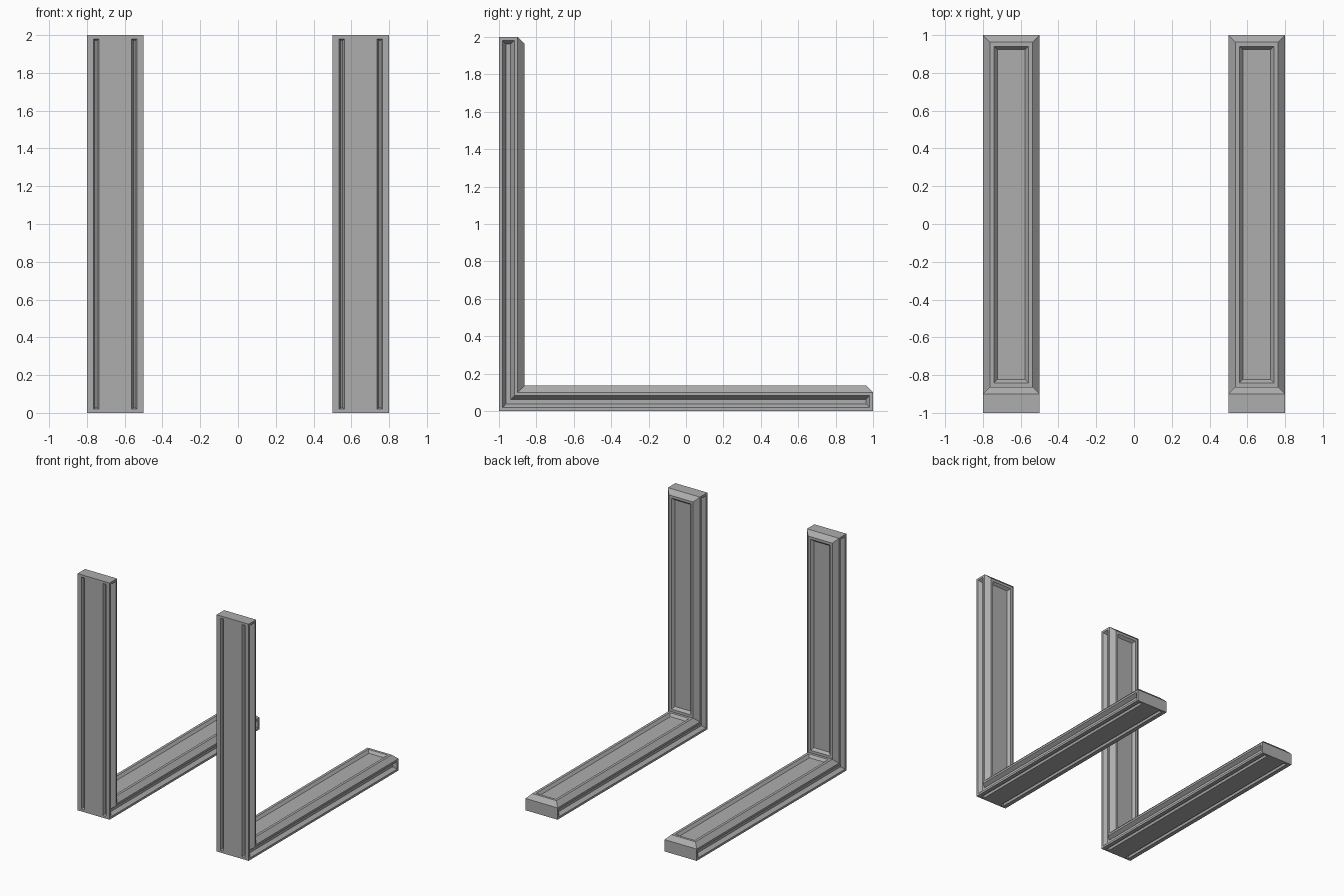
import bpy, bmesh
from mathutils import Vector

if "Cube" in bpy.data.objects:
    bpy.data.objects.remove(bpy.data.objects["Cube"])

X0, X1, T = 0.5, 0.8, 0.1   # fork width range and plate thickness
PROFILE = [(-1, 0), (1, 0), (1, T), (-1 + T, T), (-1 + T, 2), (-1, 2)]

# L-shaped body: side profile swept across the width
bm = bmesh.new()
near = [bm.verts.new((X0, y, z)) for y, z in PROFILE]
far = [bm.verts.new((X1, y, z)) for y, z in PROFILE]
sides = [bm.faces.new(near), bm.faces.new(far)]
walls = []
for i in range(len(PROFILE)):
    j = (i + 1) % len(PROFILE)
    walls.append(bm.faces.new((near[i], near[j], far[j], far[i])))
bottom, tip, blade_top, upright_inner, top, back = walls
bmesh.ops.recalc_face_normals(bm, faces=bm.faces)
bm.normal_update()


def steps(faces, moves):
    for thickness, depth in moves:
        bmesh.ops.inset_individual(bm, faces=faces, thickness=thickness, depth=depth,
                                   use_even_offset=True)
        bm.normal_update()


def split(faces, point, axis):
    geom = set(faces)
    for f in faces:
        geom.update(f.edges)
        geom.update(f.verts)
    bmesh.ops.bisect_plane(bm, geom=list(geom), dist=1e-5, plane_co=point, plane_no=axis)
    bm.normal_update()


def facing(normal):
    # Outer faces lying on the plane of the back or the underside
    n = Vector(normal)
    limit = 1 if n.y else 0
    return [f for f in bm.faces if f.normal.dot(n) > 0.99
            and abs(f.calc_center_median().dot(n) - limit) < 1e-4]


def cut_grooves(normal, axis, start, end):
    cuts = (0.535, 0.563, 0.737, 0.765)
    for x in cuts:
        split(facing(normal), (x, 0, 0), (1, 0, 0))

    def strips():
        found = []
        for f in facing(normal):
            x = f.calc_center_bounds().x
            if cuts[0] < x < cuts[1] or cuts[2] < x < cuts[3]:
                found.append(f)
        return found

    axis = Vector(axis)
    for d in (start, end):
        split(strips(), axis * d, axis)
    slots = [f for f in strips() if start < f.calc_center_bounds().dot(axis) < end
             and max(abs(v.co.dot(axis) - (start + end) / 2) for v in f.verts)
             < (end - start) / 2 + 1e-3]
    steps(slots, [(0.009, -0.025)])


# Narrow tapered grooves on the back of the upright and the underside of the blade
cut_grooves((0, -1, 0), (0, 0, 1), 0.02, 1.98)
cut_grooves((0, 0, -1), (0, 1, 0), -0.98, 0.98)

# Raised bevelled rims with sunken panels on the inner faces
steps([blade_top, upright_inner], [(0.037, 0.037), (0.022, 0), (0.018, -0.022)])
# Sloped channels along both L-shaped sides
steps(sides, [(0.018, 0), (0.02, -0.03)])

mesh = bpy.data.meshes.new("lift_forks")
bm.to_mesh(mesh)
bm.free()
forks = bpy.data.objects.new("lift_forks", mesh)
bpy.context.collection.objects.link(forks)

# Dark grey steel
steel = bpy.data.materials.new("dark_steel")
steel.diffuse_color = (0.42, 0.42, 0.42, 1)
steel.use_nodes = True
steel.node_tree.nodes["Principled BSDF"].inputs["Base Color"].default_value = steel.diffuse_color
mesh.materials.append(steel)

# Second fork
mirror = forks.modifiers.new("Mirror", 'MIRROR')
mirror.use_axis[0] = True
mirror.use_mirror_merge = False
